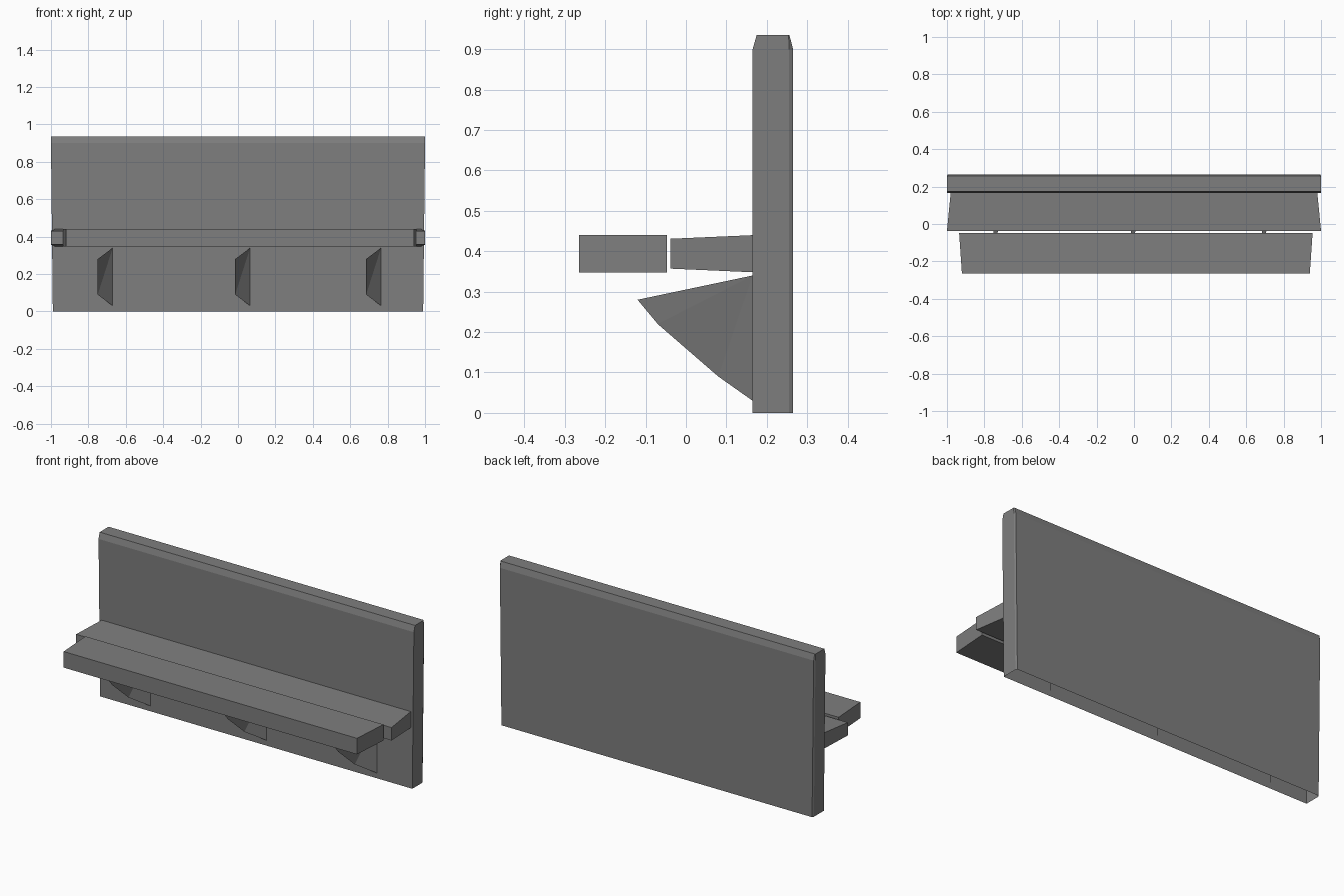
import bpy, bmesh

old = bpy.data.objects.get("Cube")
if old:
    bpy.data.objects.remove(old, do_unlink=True)

# Single flat grey for everything
grey = bpy.data.materials.new("Stone grey")
grey.use_nodes = True
colour = (0.21, 0.21, 0.21, 1)
grey.diffuse_color = colour
grey.node_tree.nodes["Principled BSDF"].inputs["Base Color"].default_value = colour


def finish(name, bm, recalc=True):
    if recalc:
        bmesh.ops.recalc_face_normals(bm, faces=bm.faces)
    mesh = bpy.data.meshes.new(name)
    bm.to_mesh(mesh)
    bm.free()
    mesh.materials.append(grey)
    obj = bpy.data.objects.new(name, mesh)
    bpy.context.collection.objects.link(obj)
    return obj


def loft(bm, rings, caps=(True, True)):
    """Skin a list of equal-sized point rings and cap the chosen ends."""
    loops = [[bm.verts.new(p) for p in ring] for ring in rings]
    for a, b in zip(loops, loops[1:]):
        for i in range(len(a)):
            j = (i + 1) % len(a)
            bm.faces.new((a[i], a[j], b[j], b[i]))
    for loop, cap in zip((loops[0], loops[-1]), caps):
        if cap:
            bm.faces.new(loop)


def ring_xy(z, half, front, back, nick):
    """Wall outline with small cut corners at the rear ends."""
    return [(-half, front, z), (half, front, z), (half, back - nick, z),
            (half - 0.005, back, z), (-half + 0.005, back, z), (-half, back - nick, z)]


# Back wall: hollow and open below, flared slightly and chamfered on top
bm = bmesh.new()
loft(bm, [ring_xy(0, 0.99, 0.165, 0.265, 0.01),
          ring_xy(0.9, 1.0, 0.165, 0.265, 0.01),
          ring_xy(0.935, 1.0, 0.175, 0.256, 0.002)], caps=(False, True))
finish("back_wall", bm)


def plank(name, front, back):
    """Tapered board; each end is (y, left x, right x, bottom z, top z)."""
    bm = bmesh.new()
    loft(bm, [[(x0, y, z0), (x1, y, z0), (x1, y, z1), (x0, y, z1)]
              for y, x0, x1, z0, z1 in (front, back)])
    finish(name, bm)


# Seat boards
plank("rear_seat_board", (-0.038, -1.0, 1.0, 0.357, 0.431), (0.168, -0.98, 0.98, 0.348, 0.44))
plank("front_seat_board", (-0.265, -0.92, 0.94, 0.348, 0.44), (-0.047, -0.935, 0.955, 0.348, 0.44))

# Slanted brackets below the seat, each a thin web on a hidden mounting plate
edge = [(-0.12, 0.28), (-0.07, 0.22), (0.08, 0.09)]
for name, x in (("right", -0.75), ("middle", -0.015), ("left", 0.685)):
    bm = bmesh.new()
    wide = x + 0.08
    tip, mid, low = [bm.verts.new((x, y, z)) for y, z in edge]
    foot = bm.verts.new((wide, 0.165, 0.03))
    head = bm.verts.new((wide, 0.165, 0.34))
    for tri in ((tip, mid, head), (mid, low, head), (low, foot, head)):
        bm.faces.new(tri)
    plate = [(x, 0.17, 0.03), (wide, 0.17, 0.03), (wide, 0.17, 0.34), (x, 0.17, 0.34)]
    bm.faces.new([bm.verts.new(p) for p in reversed(plate)])
    finish(name + "_bracket", bm, recalc=False)
